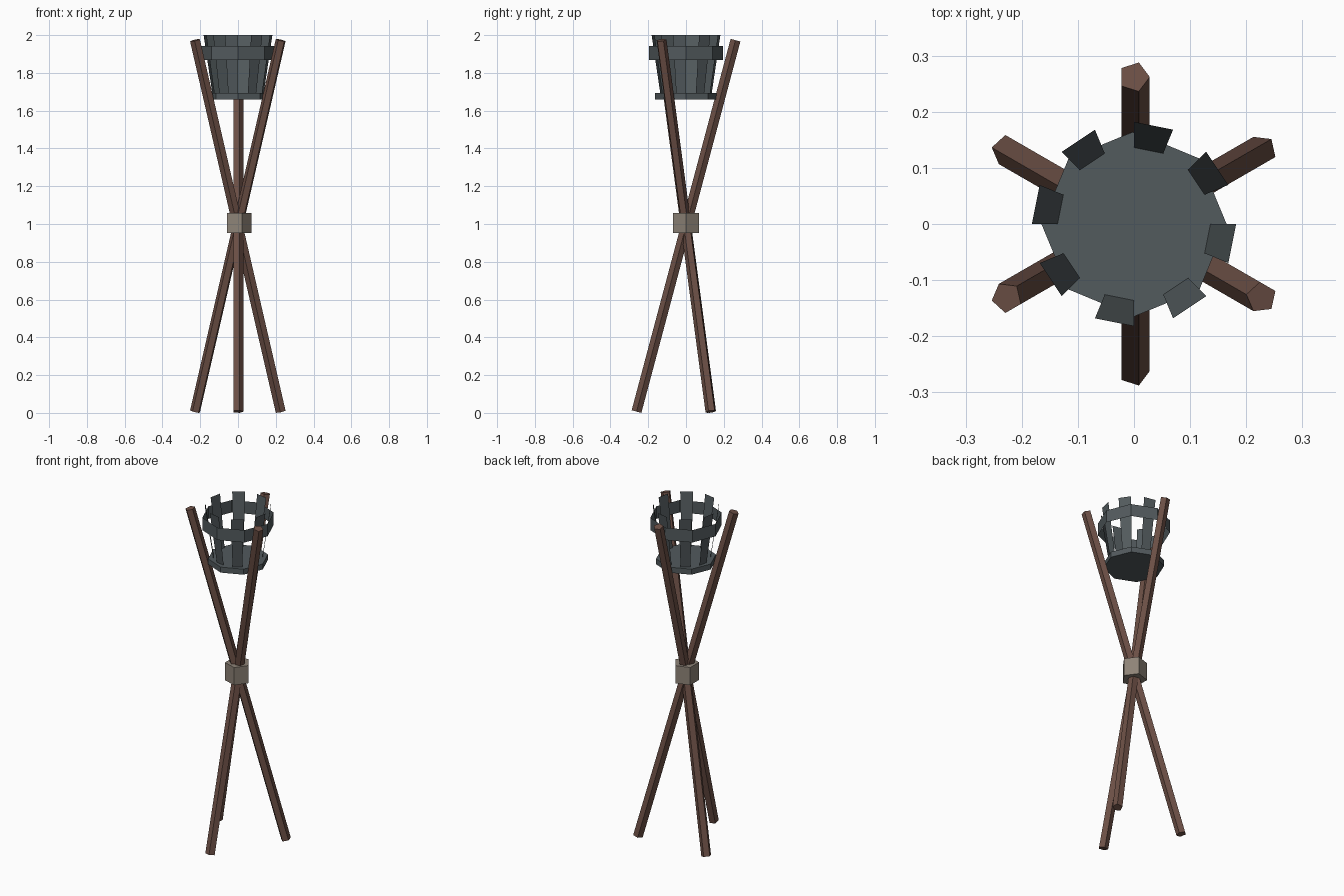
import bpy
import math
from mathutils import Matrix, Vector

if "Cube" in bpy.data.objects:
    bpy.data.objects.remove(bpy.data.objects["Cube"])


def material(name, rgb):
    m = bpy.data.materials.new(name)
    m.diffuse_color = (*rgb, 1.0)
    m.use_nodes = True
    m.node_tree.nodes["Principled BSDF"].inputs["Base Color"].default_value = m.diffuse_color
    return m


wood = material("brown wood", (0.150, 0.079, 0.060))
rope = material("taupe binding", (0.270, 0.228, 0.185))
iron = material("dark iron", (0.085, 0.103, 0.110))


def add_object(name, verts, faces, mat):
    mesh = bpy.data.meshes.new(name)
    mesh.from_pydata(verts, [], faces)
    mesh.materials.append(mat)
    mesh.update()
    obj = bpy.data.objects.new(name, mesh)
    bpy.context.collection.objects.link(obj)
    return obj


def polar(r, angle, z):
    return Vector((r * math.cos(angle), r * math.sin(angle), z))


def prism(name, sides, r, z0, z1, mat, caps=True, matrix=Matrix()):
    """Straight prism with its first corner on +x, optionally open ended."""
    step = math.tau / sides
    verts = [matrix @ polar(r, i * step, z) for z in (z0, z1) for i in range(sides)]
    faces = [(i, (i + 1) % sides, (i + 1) % sides + sides, i + sides)
             for i in range(sides)]
    if caps:
        faces.append(tuple(reversed(range(sides))))
        faces.append(tuple(range(sides, 2 * sides)))
    return add_object(name, verts, faces, mat)


# Three crossing poles
tilt = math.atan2(0.262, 0.983)
half = math.hypot(0.262, 0.983)
for k in range(3):
    m = (Matrix.Translation((0, 0, 0.990))
         @ Matrix.Rotation(k * math.tau / 3, 4, 'Z')
         @ Matrix.Rotation(-tilt, 4, 'X'))
    prism(f"pole_{k + 1}", 5, 0.028, -half, half, wood, matrix=m)

# Binding where the poles cross
prism("binding", 5, 0.071, 0.952, 1.058, rope)

# Basket floor and hoop
prism("basket_floor", 8, 0.165, 1.660, 1.693, iron)
prism("basket_hoop", 8, 0.197, 1.868, 1.942, iron, caps=False)

# Flared slats: every other face of a 16-sided cone
for k in range(8):
    a0 = math.radians(67.5 + 45 * k)
    a1 = a0 + math.tau / 16
    add_object(f"basket_slat_{k + 1}",
               [polar(0.1325, a0, 1.668), polar(0.1325, a1, 1.668),
                polar(0.182, a1, 2.0), polar(0.182, a0, 2.0)],
               [(0, 1, 2, 3)], iron)
